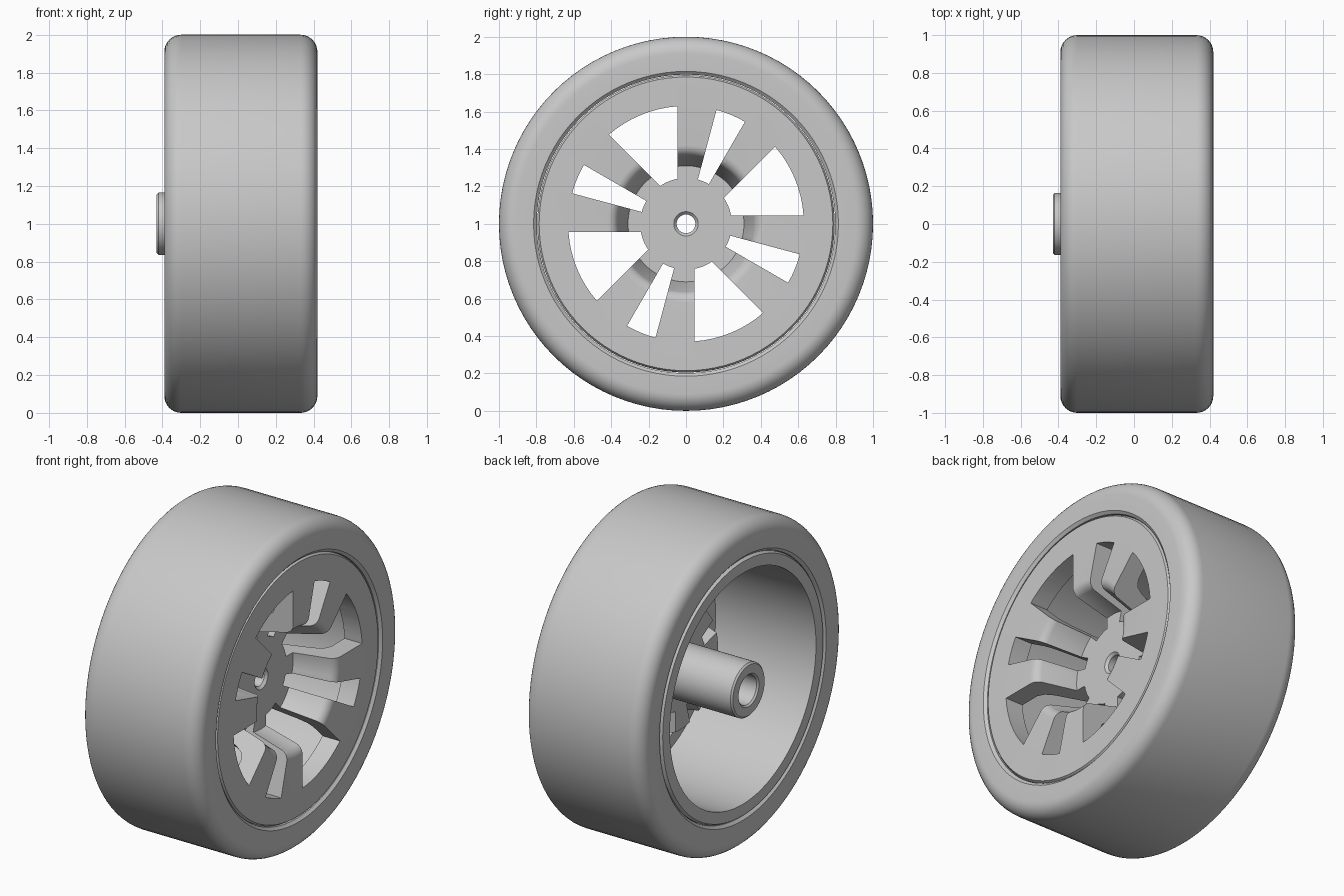
import bpy
import bmesh
from math import sin, cos, pi, radians, sqrt, atan2

SEGMENTS = 96
AXLE_HEIGHT = 1.0

if "Cube" in bpy.data.objects:
    bpy.data.objects.remove(bpy.data.objects["Cube"], do_unlink=True)

# Single flat grey
grey = bpy.data.materials.new("plain grey")
grey.use_nodes = True
colour = (0.58, 0.58, 0.58, 1)
grey.diffuse_color = colour
grey.node_tree.nodes["Principled BSDF"].inputs["Base Color"].default_value = colour


def finish(name, bm):
    bmesh.ops.recalc_face_normals(bm, faces=bm.faces[:])
    mesh = bpy.data.meshes.new(name)
    bm.to_mesh(mesh)
    bm.free()
    mesh.materials.append(grey)
    obj = bpy.data.objects.new(name, mesh)
    bpy.context.collection.objects.link(obj)
    obj.location.z = AXLE_HEIGHT
    return obj


def lathe(name, profile):
    """Revolve a closed (x, radius) profile around the x axis."""
    bm = bmesh.new()
    rings = []
    for i in range(SEGMENTS):
        a = 2 * pi * i / SEGMENTS
        rings.append([bm.verts.new((x, r * cos(a), r * sin(a))) for x, r in profile])
    n = len(profile)
    for i, ring in enumerate(rings):
        nxt = rings[(i + 1) % SEGMENTS]
        for j in range(n):
            k = (j + 1) % n
            bm.faces.new((ring[j], ring[k], nxt[k], nxt[j]))
    return finish(name, bm)


def arc(cx, cr, radius, start, end, steps=8):
    angles = [radians(start + (end - start) * i / steps) for i in range(steps + 1)]
    return [(cx + radius * cos(a), cr + radius * sin(a)) for a in angles]


def smooth(obj):
    bpy.ops.object.select_all(action='DESELECT')
    obj.select_set(True)
    bpy.context.view_layer.objects.active = obj
    bpy.ops.object.shade_smooth_by_angle(angle=radians(32))


# Tyre: rounded shoulders, small bevel where it meets the rim
tyre = lathe("tyre",
             arc(0.33, 0.91, 0.09, 0, 90)
             + arc(-0.30, 0.91, 0.09, 90, 180)
             + [(-0.39, 0.815), (-0.375, 0.798), (0.405, 0.798), (0.42, 0.815)])

# Rim: outer barrel, dished web, hub and bored axle boss in one section
face = [(0.395, 0.795), (0.41, 0.785)] + arc(0.35, 0.42, 0.06, 0, -70, 6)
hub_face = [(0.16, 0.31), (0.16, 0.065), (0.145, 0.05)]
bore = [(0.06, 0.05), (0.06, 0.09), (-0.42, 0.09), (-0.43, 0.1)]
boss = [(-0.43, 0.155), (-0.42, 0.165), (0.04, 0.165)]
web_back = [(0.04, 0.37), (0.22, 0.43), (0.27, 0.46), (0.29, 0.5), (0.29, 0.705)]
barrel = [(-0.39, 0.715), (-0.39, 0.785), (-0.375, 0.795)]
rim = lathe("rim", face + hub_face + bore + boss + web_back + barrel)


# Window cutters: a sector between two straight edges and two arcs
def window_outline(start, end, inset, inner=0.245, outer=0.63, steps=8):
    points = []
    for radius, forward in ((inner, True), (outer, False)):
        shift = atan2(inset, sqrt(radius * radius - inset * inset))
        a, b = radians(start) + shift, radians(end) - shift
        row = [a + (b - a) * i / steps for i in range(steps + 1)]
        for t in (row if forward else reversed(row)):
            points.append((radius * cos(t), radius * sin(t)))
    return points


bm = bmesh.new()
for quarter in range(4):
    turn = 90 * quarter
    for start, end, inset in ((0, 45, 0.045), (60, 75, 0)):
        outline = window_outline(start + turn, end + turn, inset)
        low = [bm.verts.new((-0.2, y, z)) for y, z in outline]
        high = [bm.verts.new((0.6, y, z)) for y, z in outline]
        bm.faces.new(low)
        bm.faces.new(high)
        for i in range(len(low)):
            k = (i + 1) % len(low)
            bm.faces.new((low[i], low[k], high[k], high[i]))
cutter = finish("window_cutter", bm)
cutter.hide_render = True

cut = rim.modifiers.new("windows", 'BOOLEAN')
cut.operation = 'DIFFERENCE'
cut.solver = 'EXACT'
cut.object = cutter
bpy.context.view_layer.objects.active = rim
bpy.ops.object.modifier_apply(modifier=cut.name)
bpy.data.objects.remove(cutter, do_unlink=True)

for part in (tyre, rim):
    smooth(part)
